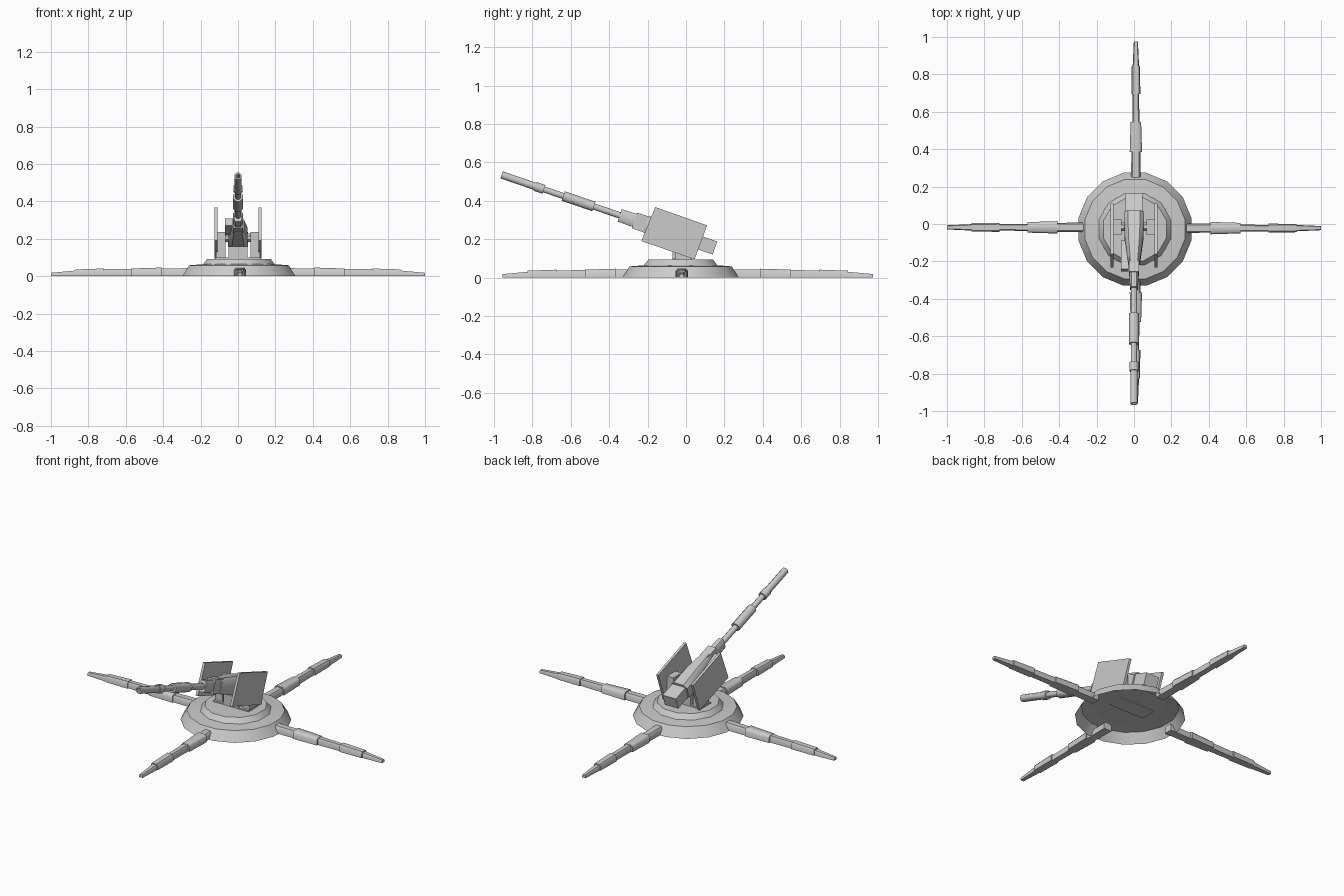
import bpy, bmesh, math
from mathutils import Matrix, Vector

if "Cube" in bpy.data.objects:
    bpy.data.objects.remove(bpy.data.objects["Cube"])


def finish(name, bm, mat=None, smooth=40):
    if mat:
        bmesh.ops.transform(bm, matrix=mat, verts=bm.verts)
    bmesh.ops.recalc_face_normals(bm, faces=bm.faces)
    me = bpy.data.meshes.new(name)
    bm.to_mesh(me)
    bm.free()
    ob = bpy.data.objects.new(name, me)
    bpy.context.collection.objects.link(ob)
    for o in bpy.context.selected_objects:
        o.select_set(False)
    ob.select_set(True)
    bpy.context.view_layer.objects.active = ob
    bpy.ops.object.shade_smooth_by_angle(angle=math.radians(smooth))
    return ob


def skin(bm, rings, cap0=True, cap1=True):
    rings = [[bm.verts.new(p) for p in r] for r in rings]
    n = len(rings[0])
    for a, b in zip(rings, rings[1:]):
        for i in range(n):
            j = (i + 1) % n
            bm.faces.new((a[i], a[j], b[j], b[i]))
    if cap0:
        bm.faces.new(rings[0][::-1])
    if cap1:
        bm.faces.new(rings[-1])


def lathe(name, profile, n, mat=None, cap0=True, cap1=True, smooth=40):
    """Profile of (radius, z) turned about z."""
    bm = bmesh.new()
    rings = [[(r * math.cos(2 * math.pi * (i + .5) / n),
               r * math.sin(2 * math.pi * (i + .5) / n), z) for i in range(n)]
             for r, z in profile]
    skin(bm, rings, cap0, cap1)
    return finish(name, bm, mat, smooth)


def box(name, lo, hi, mat=None):
    bm = bmesh.new()
    skin(bm, [[(lo[0], lo[1], z), (hi[0], lo[1], z), (hi[0], hi[1], z), (lo[0], hi[1], z)]
              for z in (lo[2], hi[2])])
    return finish(name, bm, mat)


# base: hollow outer skirt and closed turntable
centre = Matrix.Translation((.005, -.028, 0))
lathe("base_skirt", [(.308, 0), (.272, .058), (.195, .064)], 16, centre, False, False)
lathe("turntable", [(.2, .062), (.175, .093)], 12, centre)
box("pedestal", (-.12, -.07, .056), (.12, .03, .1))
box("pedestal_post", (-.05, -.07, .09), (.05, .03, .16))

# four outrigger legs: (distance from tip start, end, half width, top height)
SEGMENTS = [(0, .13, .011, .017, .018, .03), (.13, .28, .022, .024, .036, .041),
            (.28, .43, .017, .019, .037, .039), (.43, .59, .028, .033, .041, .046),
            (.59, .74, .024, .026, .041, .043)]


def leg(name, tip, angle):
    bm = bmesh.new()
    for d0, d1, w0, w1, h0, h1 in SEGMENTS:
        rings = []
        for d, w, h in ((d0, w0, h0), (d1, w1, h1)):
            rings.append([(-d, -w, 0), (-d, w, 0), (-d, w, h * .75), (-d, w * .7, h),
                          (-d, -w * .7, h), (-d, -w, h * .75)])
        skin(bm, rings)
    finish(name, bm, Matrix.Translation(tip) @ Matrix.Rotation(angle, 4, 'Z'), 50)


leg("right_leg", (1, -.022, 0), 0)
leg("back_leg", (.01, .975, 0), math.pi / 2)
leg("left_leg", (-1, -.018, 0), math.pi)
leg("front_leg", (.01, -.955, 0), -math.pi / 2)

# gun frame: z runs along the barrel from the breech end, y is up across it
tilt = math.atan2(.381, 1.112)
axis = Vector((0, -math.cos(tilt), math.sin(tilt)))
up = Vector((0, math.sin(tilt), math.cos(tilt)))
side = up.cross(axis)
gun = Matrix.Translation((0, .151, .154)) @ Matrix((side, up, axis)).transposed().to_4x4()


def gun_block(name, sections):
    """Chamfered box sections: (position, half width, half height)."""
    bm = bmesh.new()
    skin(bm, [[(sx * w, sy * h, t) for sx, sy in
               ((1, -.6), (1, .6), (.6, 1), (-.6, 1), (-1, .6), (-1, -.6), (-.6, -1), (.6, -1))]
              for t, w, h in sections])
    return finish(name, bm, gun)


box("breech", (-.045, -.036, 0), (.045, .036, .13), gun)
gun_block("receiver", [(.1, .054, .05), (.24, .05, .055), (.38, .032, .045)])
box("cradle", (-.027, -.043, .36), (.027, .043, .443), gun)
gun_block("cradle_front", [(.44, .024, .036), (.525, .022, .034)])
box("sight", (-.07, -.02, .26), (-.03, .02, .42), gun)

# barrel with sleeve, collar and hollow muzzle
lathe("barrel", [(.018, .5), (.018, .667), (.028, .667), (.028, .836), (.017, .836),
                 (.017, .942), (.026, .942), (.026, .99), (.021, .99), (.021, 1.175),
                 (.013, 1.175), (.013, 1.12)], 8, gun, smooth=50)

# side mounts, trunnions and tilted shields
for s, label in ((-1, "left"), (1, "right")):
    x0, x1 = sorted((s * .067, s * .117))
    box(label + "_mount", (x0, -.055, .09), (x1, .027, .235))
    lathe(label + "_trunnion", [(.025, .03), (.025, .08)], 8,
          Matrix.Translation((0, -.015, .205)) @ Matrix.Rotation(s * math.pi / 2, 4, 'Y'))
    bm = bmesh.new()
    outline = ((-.16, .367), (.11, .272), (.045, .095), (-.233, .19))
    skin(bm, [[(s * x, y, z) for y, z in outline] for x in (.11, .125)])
    finish(label + "_shield", bm)
